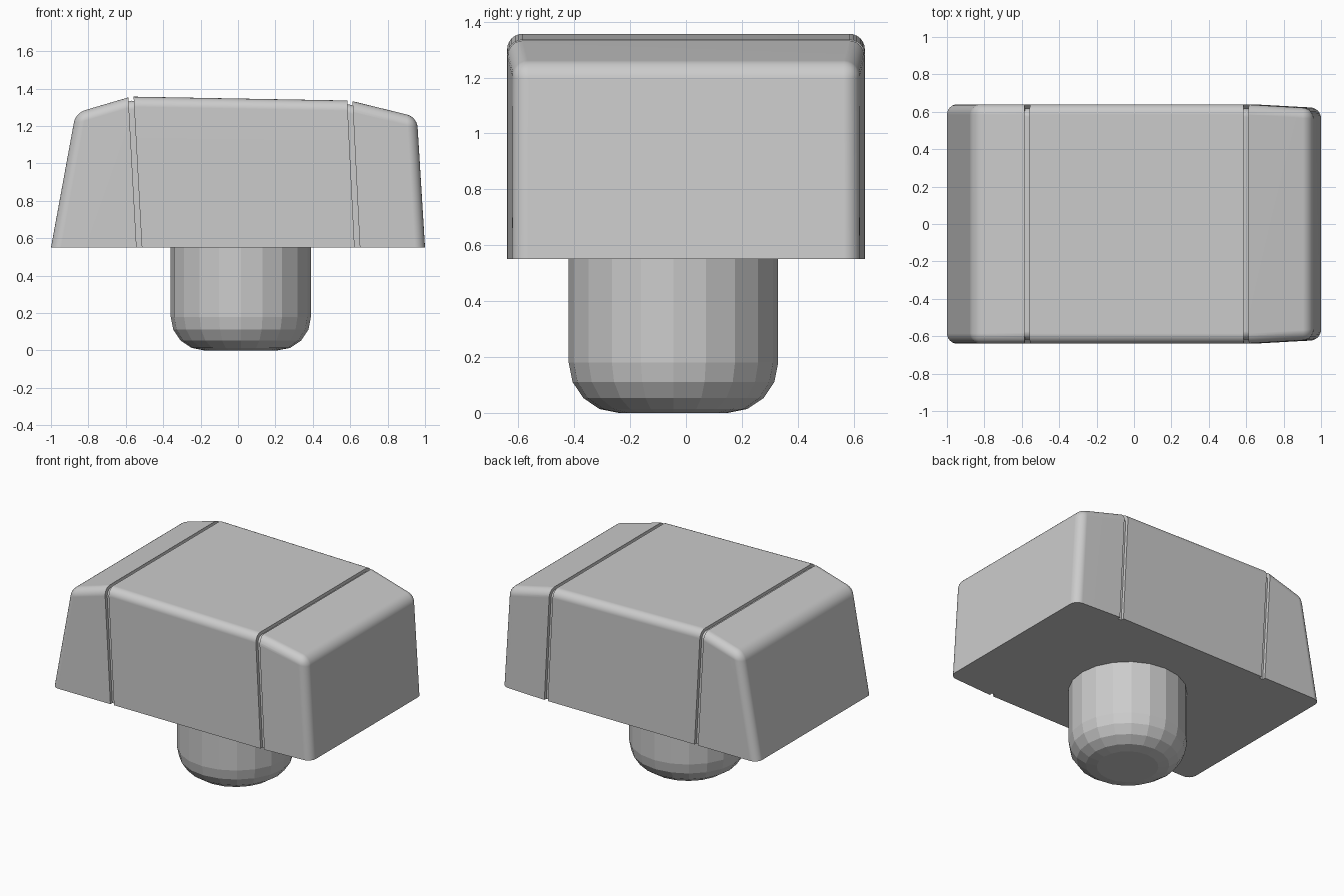
import bpy, bmesh
from math import radians, sin, cos, pi

if "Cube" in bpy.data.objects:
    bpy.data.objects.remove(bpy.data.objects["Cube"])


def new_object(name, bm):
    bmesh.ops.recalc_face_normals(bm, faces=bm.faces[:])
    mesh = bpy.data.meshes.new(name)
    bm.to_mesh(mesh)
    bm.free()
    obj = bpy.data.objects.new(name, mesh)
    bpy.context.collection.objects.link(obj)
    return obj


def activate(obj):
    bpy.ops.object.select_all(action='DESELECT')
    obj.select_set(True)
    bpy.context.view_layer.objects.active = obj


def cut(obj, cutter):
    activate(obj)
    mod = obj.modifiers.new("cut", 'BOOLEAN')
    mod.operation = 'DIFFERENCE'
    mod.solver = 'EXACT'
    mod.object = cutter
    bpy.ops.object.modifier_apply(modifier=mod.name)


def loft(name, stations, radius=0.0, inset=0.0, drop=0.0):
    # Each station: bottom x, bottom z, top x, top z, bottom half width, top half width
    bm = bmesh.new()
    rings = []
    for xb, zb, xt, zt, wb, wt in stations:
        wb, wt = wb - inset, wt - inset
        rings.append([bm.verts.new(p) for p in (
            (xb, -wb, zb - drop), (xb, wb, zb - drop),
            (xt, wt, zt - inset), (xt, -wt, zt - inset))])
    for a, b in zip(rings, rings[1:]):
        for i in range(4):
            j = (i + 1) % 4
            bm.faces.new((a[i], a[j], b[j], b[i]))
    bm.faces.new(rings[0])
    bm.faces.new(rings[-1][::-1])
    bmesh.ops.recalc_face_normals(bm, faces=bm.faces[:])
    if radius:
        pairs = [(a[k], b[k]) for a, b in zip(rings, rings[1:]) for k in (2, 3)]
        for r in (rings[0], rings[-1]):
            pairs += [(r[2], r[3]), (r[0], r[3]), (r[1], r[2])]
        edges = [bm.edges.get(p) for p in pairs]
        bmesh.ops.bevel(bm, geom=edges, offset=radius, segments=6, profile=0.5,
                        affect='EDGES', clamp_overlap=True)
    return new_object(name, bm)


# Rounded head with chamfered ends
W = 0.64
stations = [(-1.0, 0.55, -0.868, 1.27, W, W),
            (-0.528, 0.55, -0.572, 1.357, W, W),
            (0.638, 0.55, 0.598, 1.336, W, W),
            (1.0, 0.55, 0.957, 1.248, 0.62, 0.618)]
head = loft("head", stations, radius=0.055)

# Thin slanted grooves wrapping the top and sides
core = loft("groove_core", stations, radius=0.045, inset=0.022, drop=0.05)
for x_low, x_high, width in ((-0.520, -0.580, 0.028), (0.645, 0.590, 0.028)):
    h = width / 2
    slab = loft("groove_cutter", [(x_low + s * h, 0.40, x_high + s * h, 1.5, 0.8, 0.8)
                                  for s in (-1, 1)])
    cut(slab, core)
    cut(head, slab)
    bpy.data.objects.remove(slab)
bpy.data.objects.remove(core)

activate(head)
bpy.ops.object.shade_smooth_by_angle(angle=radians(25))
normals = head.modifiers.new("even_normals", 'WEIGHTED_NORMAL')
normals.keep_sharp = True

# Faceted stem with a rounded foot
SIDES, R, FILLET = 20, 0.375, 0.18
profile = [(R, 0.555)] + [(R - FILLET + FILLET * cos(k * pi / 8),
                           FILLET - FILLET * sin(k * pi / 8)) for k in range(5)]
bm = bmesh.new()
rings = [[bm.verts.new((0.015 + r * cos(2 * pi * i / SIDES),
                        -0.045 + r * sin(2 * pi * i / SIDES), z))
          for i in range(SIDES)] for r, z in profile]
for a, b in zip(rings, rings[1:]):
    for i in range(SIDES):
        j = (i + 1) % SIDES
        bm.faces.new((a[i], a[j], b[j], b[i]))
bm.faces.new(rings[0])
bm.faces.new(rings[-1])
new_object("stem", bm)
